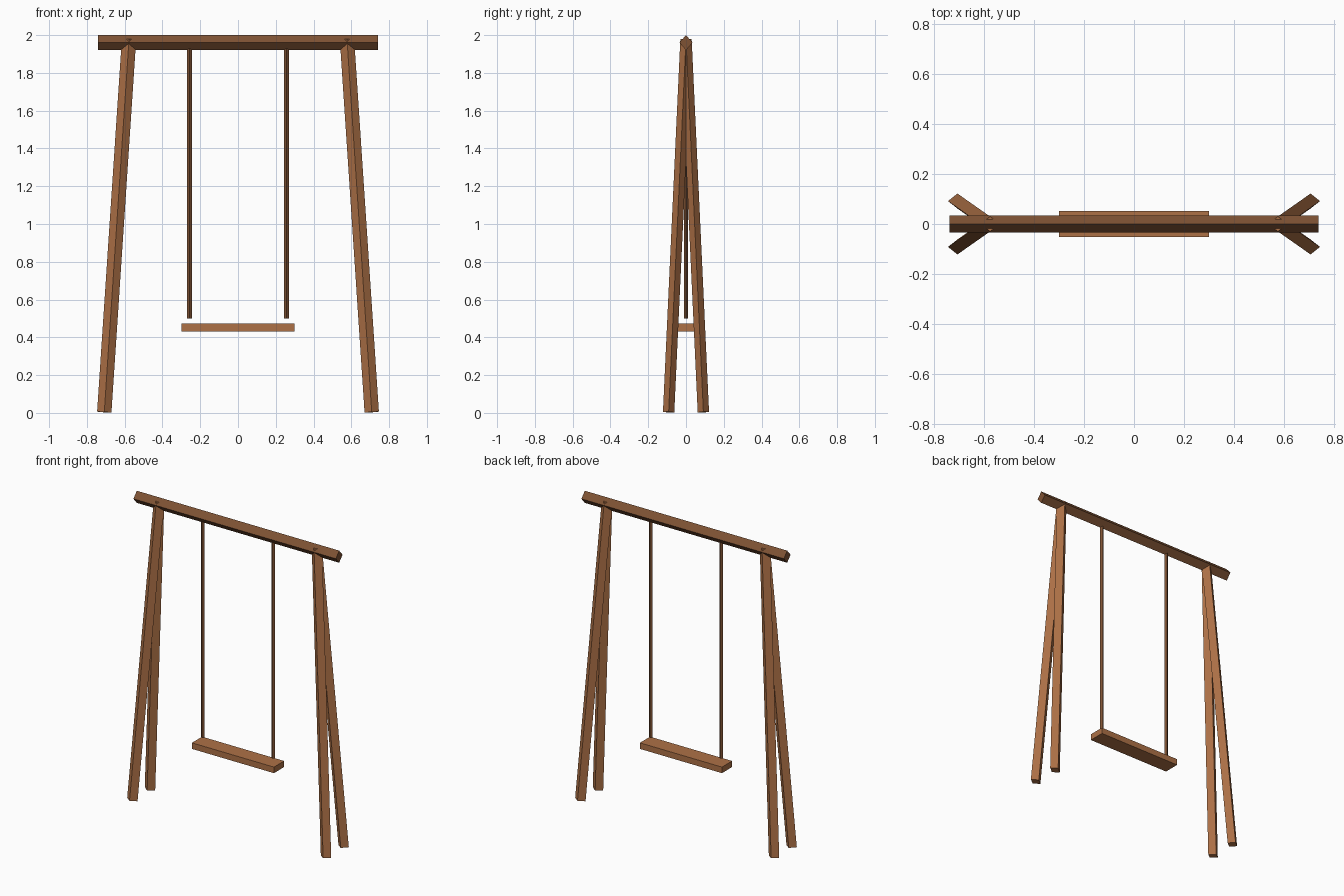
import bpy
import bmesh
from mathutils import Vector

if "Cube" in bpy.data.objects:
    bpy.data.objects.remove(bpy.data.objects["Cube"])


def material(name, rgb):
    m = bpy.data.materials.new(name)
    m.diffuse_color = (*rgb, 1)
    m.use_nodes = True
    m.node_tree.nodes["Principled BSDF"].inputs["Base Color"].default_value = m.diffuse_color
    return m


wood = material("warm wood", (0.42, 0.165, 0.062))
dark_wood = material("dark wood", (0.21, 0.085, 0.034))


def prism(name, start, end, offsets, mat):
    """Straight bar: section offsets at both ends, ends cut square to the axis."""
    start, end = Vector(start), Vector(end)
    axis = (end - start).normalized()
    bm = bmesh.new()
    rings = []
    for p in (start, end):
        ring = []
        for o in offsets:
            o = Vector(o)
            length = o.length
            o = (o - axis * o.dot(axis)).normalized() * length
            ring.append(bm.verts.new(p + o))
        rings.append(ring)
    n = len(offsets)
    bm.faces.new(rings[0])
    bm.faces.new(rings[1])
    for i in range(n):
        j = (i + 1) % n
        bm.faces.new((rings[0][i], rings[0][j], rings[1][j], rings[1][i]))
    bmesh.ops.recalc_face_normals(bm, faces=bm.faces)
    mesh = bpy.data.meshes.new(name)
    bm.to_mesh(mesh)
    bm.free()
    mesh.materials.append(mat)
    obj = bpy.data.objects.new(name, mesh)
    bpy.context.collection.objects.link(obj)
    return obj


def upright_diamond(hx, hy):
    return [(hx, 0, 0), (0, hy, 0), (-hx, 0, 0), (0, -hy, 0)]


# Top beam, set on edge
prism("top_beam", (-0.74, 0, 1.96), (0.74, 0, 1.96),
      [(0, 0.035, 0), (0, 0, 0.04), (0, -0.035, 0), (0, 0, -0.04)], dark_wood)

# Four splayed legs, and two ropes
for side, sx in (("left", -1), ("right", 1)):
    for depth, sy in (("front", -1), ("back", 1)):
        prism(f"{depth}_{side}_leg", (sx * 0.708, sy * 0.092, 0.004),
              (sx * 0.577, 0, 1.978), upright_diamond(0.038, 0.03), wood)
    prism(f"{side}_rope", (sx * 0.257, 0, 0.5), (sx * 0.257, 0, 1.95),
          upright_diamond(0.0125, 0.01), dark_wood)

# Seat plank
prism("seat", (-0.3, 0, 0.452), (0.3, 0, 0.452),
      [(0, 0.053, 0.02), (0, -0.053, 0.02), (0, -0.053, -0.02), (0, 0.053, -0.02)], wood)
